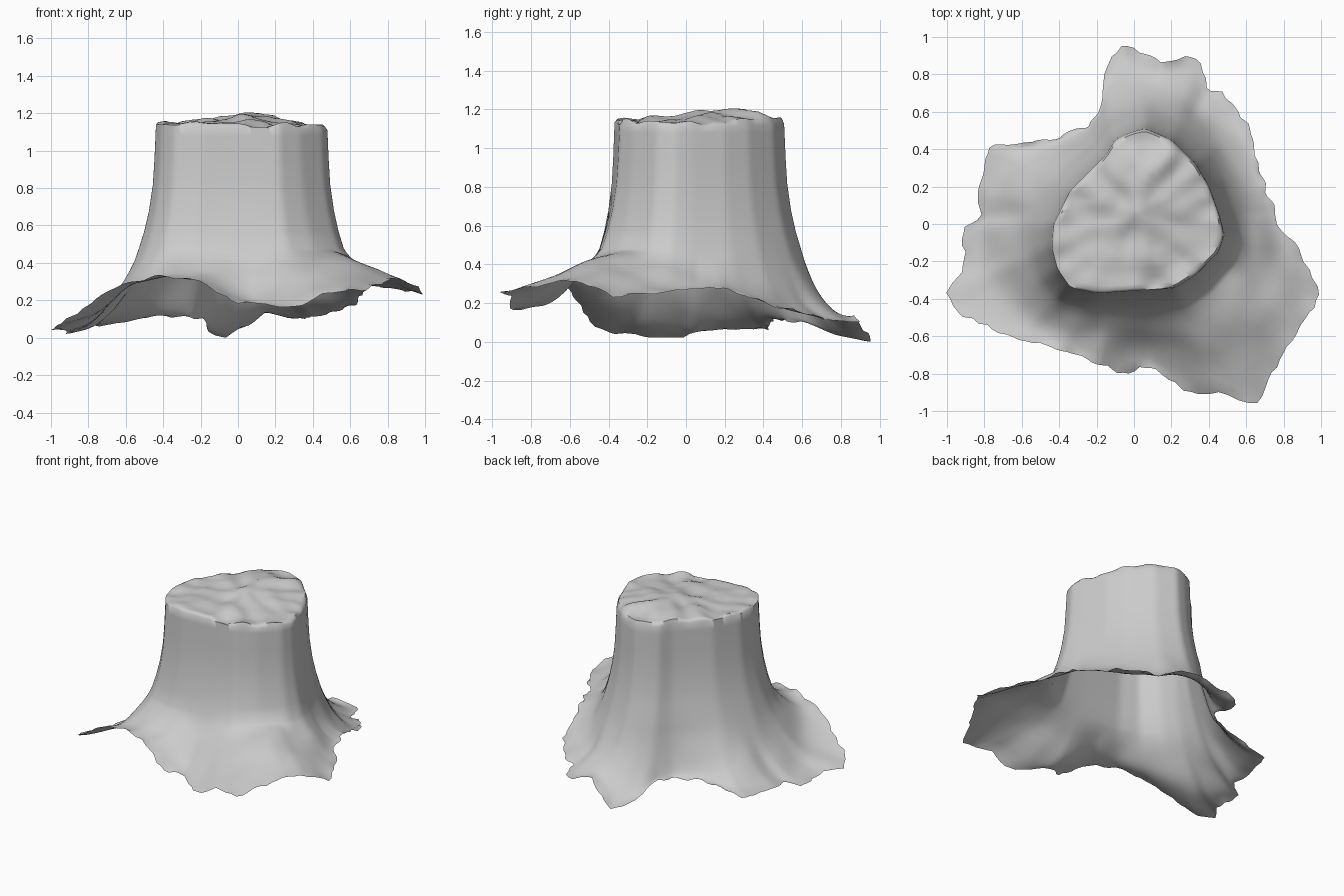
import bpy, bmesh, math
from mathutils import Vector, noise

if "Cube" in bpy.data.objects:
    bpy.data.objects.remove(bpy.data.objects["Cube"])

N = 180
C = Vector((0.03, 0.05, 0))

# Outline of the sawn top (x, y)
RIM = [(.48, -.06), (.46, .03), (.4, .2), (.33, .32), (.2, .45), (.06, .51), (-.02, .49),
       (-.1, .45), (-.15, .37), (-.22, .3), (-.34, .18), (-.43, 0), (-.44, -.12),
       (-.41, -.24), (-.34, -.34), (-.2, -.37), (.1, -.35), (.22, -.34), (.33, -.27), (.45, -.15)]

# Torn lower edge of the root skirt (x, y, z)
EDGE = [(.77, 0, .27), (.7, .2, .28), (.65, .42, .2), (.54, .63, .14), (.48, .7, .12),
        (.39, .72, .12), (.35, .87, .1), (.28, .9, .1), (.15, .86, .14), (-.07, .965, 0),
        (-.16, .8, .03), (-.18, .6, .11), (-.25, .52, .11), (-.45, .45, .12), (-.62, .43, .08),
        (-.77, .42, .07), (-.84, .16, .07), (-.82, .03, .04), (-.9, 0, .03), (-.92, -.25, .04),
        (-1, -.35, .05), (-.96, -.47, .07), (-.63, -.61, .29), (-.4, -.67, .33), (-.2, -.74, .3),
        (-.02, -.8, .2), (.08, -.76, .18), (.28, -.9, .16), (.45, -.91, .24), (.6, -.96, .25),
        (.67, -.95, .25), (.82, -.65, .31), (.9, -.55, .31), (1, -.37, .23), (.88, -.13, .26)]


def cast(outline, a):
    """Point where the ray at angle a crosses a star-shaped outline: (radius, z)."""
    dx, dy = math.cos(a), math.sin(a)
    pts = [Vector((*p, 0)[:3]) - C for p in outline]
    for p, q in zip(pts, pts[1:] + pts[:1]):
        e = q - p
        den = dx * e.y - dy * e.x
        if abs(den) < 1e-9:
            continue
        t = (p.x * e.y - p.y * e.x) / den
        s = (p.x * dy - p.y * dx) / den
        if t > 0 and -1e-6 <= s <= 1 + 1e-6:
            return t, p.z + s * e.z
    return .5, .2


def blur(vals, k):
    return [sum(vals[(i + j) % N] for j in range(-k, k + 1)) / (2 * k + 1) for i in range(N)]


def top_z(x, y):
    bump = .058 * math.exp(-((x - .06) ** 2 / .06 + (y - .22) ** 2 / .09))
    return 1.138 - .025 * x + bump + .03 * noise.noise(Vector((x * 8, y * 8, 3)))


ang = [2 * math.pi * i / N for i in range(N)]
rim = blur([cast(RIM, a)[0] for a in ang], 1)
edge = [cast(EDGE, a) for a in ang]
er, ez = [e[0] for e in edge], [e[1] for e in edge]
soft_z, soft_r = blur(ez, 5), blur(er, 9)
flare = blur([.62 + .6 * (soft_r[i] - rim[i] - .1) for i in range(N)], 4)
# Raised shelf of roots at the front right
shelf = [math.exp(-((math.degrees(a) - 314) / 32) ** 2) for a in ang]

bm = bmesh.new()
rings = []


def ring(func):
    vs = []
    for i, a in enumerate(ang):
        r, z = func(i)
        x, y = C.x + r * math.cos(a), C.y + r * math.sin(a)
        vs.append(bm.verts.new((x, y, top_z(x, y) if z is None else z)))
    rings.append(vs)


# Sawn top, from centre to rim
for f in (.08, .17, .27, .38, .49, .6, .71, .82, .91, .97):
    ring(lambda i: (rim[i] * f, None))
ring(lambda i: (rim[i], 1.128 - .015 * math.cos(ang[i])))

# Trunk wall, flaring downwards
for d, z in ((.003, 1.08), (.01, .95), (.02, .82), (.045, .68), (.076, .57), (.11, .48)):
    ring(lambda i: (rim[i] + d * flare[i], z))

# Root skirt, spreading to the torn edge
K = 12
for k in range(1, K + 1):
    s = k / K

    def skirt(i):
        start = rim[i] + .11 * flare[i]
        r = start + (er[i] * s + soft_r[i] * (1 - s) - start) * s ** 1.15
        ze = ez[i] * s + soft_z[i] * (1 - s)
        z = ze + (.48 - ze) * (1 - s) ** 1.9
        p = Vector((r * math.cos(ang[i]), r * math.sin(ang[i]), z))
        z += (.06 * shelf[i] + .025 * noise.noise(p * 5)) * math.sin(math.pi * s)
        if k == K:
            r += .025 * noise.noise(p * 15)
            z += .02 * noise.noise(p * 11)
        return r, max(z, 0)
    ring(skirt)

# Skin the rings
mid = bm.verts.new((C.x, C.y, top_z(C.x, C.y)))
for i in range(N):
    j = (i + 1) % N
    bm.faces.new((mid, rings[0][i], rings[0][j]))
    for a, b in zip(rings, rings[1:]):
        bm.faces.new((a[i], b[i], b[j], a[j]))

low = min(v.co.z for v in bm.verts)
for v in bm.verts:
    v.co.z -= low

me = bpy.data.meshes.new("tree_stump")
bm.to_mesh(me)
bm.free()
stump = bpy.data.objects.new("tree_stump", me)
bpy.context.collection.objects.link(stump)
bpy.context.view_layer.objects.active = stump
stump.select_set(True)
bpy.ops.object.shade_smooth_by_angle(angle=math.radians(60))
